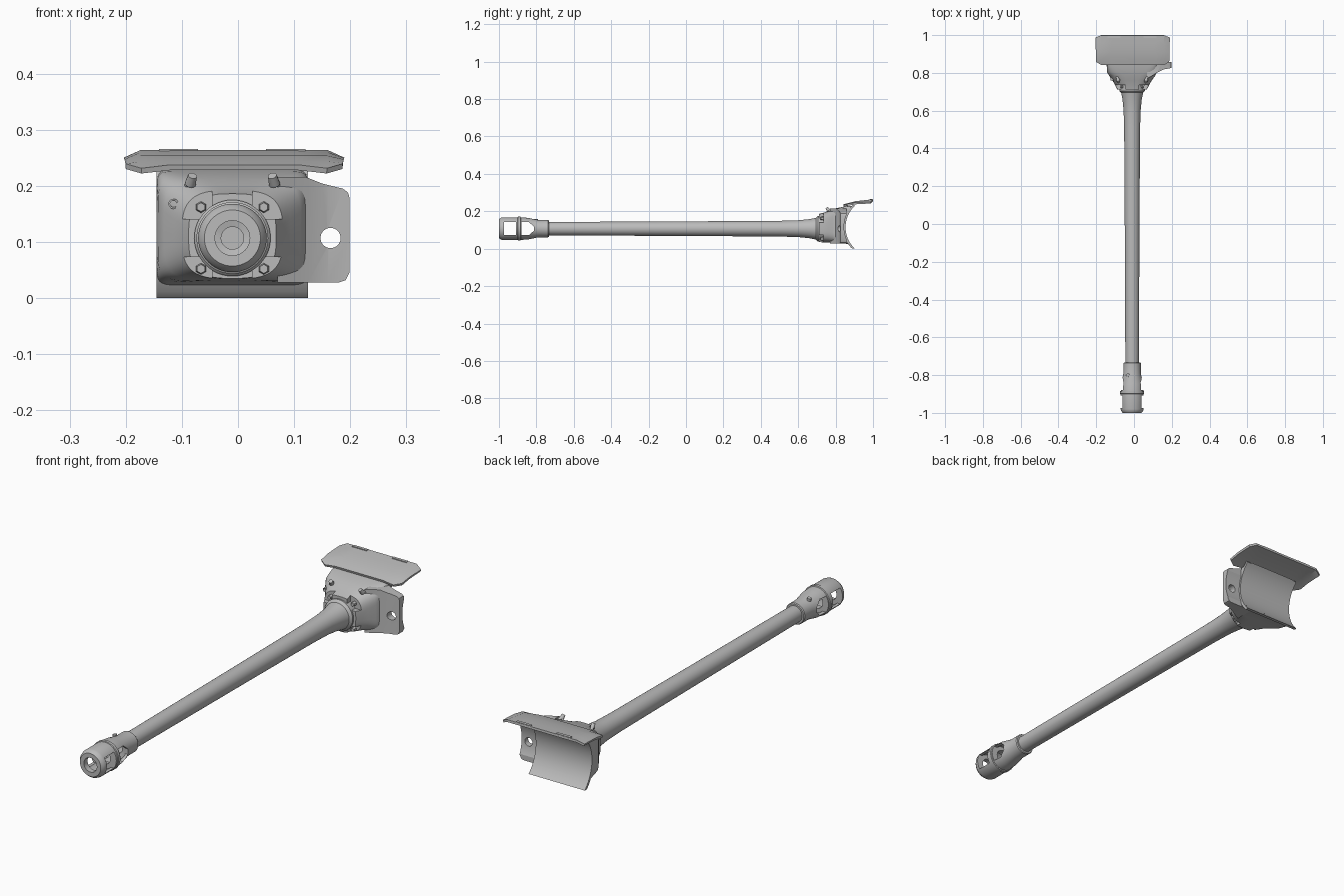
import bpy, bmesh, math
from mathutils import Vector, Matrix

if "Cube" in bpy.data.objects:
    bpy.data.objects.remove(bpy.data.objects["Cube"])

AX, AZ = -0.01, 0.107          # bore axis
CY, CZ = 1.01, 0.115           # centre of the curved rear face

mat = bpy.data.materials.new("light grey metal")
mat.diffuse_color = (0.5, 0.5, 0.5, 1)
mat.use_nodes = True
mat.node_tree.nodes["Principled BSDF"].inputs["Base Color"].default_value = mat.diffuse_color


def make(name, bm, angle=35):
    bmesh.ops.recalc_face_normals(bm, faces=bm.faces)
    me = bpy.data.meshes.new(name)
    bm.to_mesh(me)
    bm.free()
    ob = bpy.data.objects.new(name, me)
    bpy.context.collection.objects.link(ob)
    me.materials.append(mat)
    smooth(ob, angle)
    return ob


def smooth(ob, angle=35):
    bpy.ops.object.select_all(action='DESELECT')
    bpy.context.view_layer.objects.active = ob
    ob.select_set(True)
    bpy.ops.object.shade_smooth_by_angle(angle=math.radians(angle))


def boolean(ob, cutter, op='DIFFERENCE'):
    m = ob.modifiers.new("cut", 'BOOLEAN')
    m.operation, m.solver, m.object = op, 'EXACT', cutter
    bpy.context.view_layer.objects.active = ob
    bpy.ops.object.modifier_apply(modifier=m.name)
    bpy.data.objects.remove(cutter)
    smooth(ob)


def loft(name, rings, closed=False):
    """Skin rings of equal length; cap the ends, or join last ring to first."""
    bm = bmesh.new()
    vs = [[bm.verts.new(p) for p in r] for r in rings]
    n = len(rings[0])
    pairs = list(zip(vs, vs[1:])) + ([(vs[-1], vs[0])] if closed else [])
    for a, b in pairs:
        for i in range(n):
            j = (i + 1) % n
            bm.faces.new((a[i], a[j], b[j], b[i]))
    if not closed:
        bm.faces.new(vs[0])
        bm.faces.new(vs[-1])
    return make(name, bm)


def lathe(name, prof, closed=False, n=48):
    """Revolve (y, radius) points around the bore axis."""
    return loft(name, [[(AX + r * math.cos(2 * math.pi * i / n), y, AZ + r * math.sin(2 * math.pi * i / n))
                        for i in range(n)] for y, r in prof], closed)


def rod(name, p, q, r, r2=None, n=24):
    p, q = Vector(p), Vector(q)
    bm = bmesh.new()
    rot = (q - p).to_track_quat('Z', 'Y').to_matrix().to_4x4()
    bmesh.ops.create_cone(bm, cap_ends=True, segments=n, radius1=r, radius2=r if r2 is None else r2,
                          depth=(q - p).length, matrix=Matrix.Translation((p + q) / 2) @ rot)
    return make(name, bm)


def prism(name, pts, axis, lo, hi):
    """Extrude a 2D outline along an axis (0 = x, 1 = y, 2 = z)."""
    def at(p, v):
        c = list(p)
        c.insert(axis, v)
        return c
    return loft(name, [[at(p, lo) for p in pts], [at(p, hi) for p in pts]])


def rear_cutter(r):
    return rod("rear_cutter", (-0.5, CY, CZ), (0.5, CY, CZ), r, n=128)


# barrel tube with flared root
lathe("barrel", [(-0.76, 0.035), (-0.7, 0.036), (0, 0.039), (0.5, 0.042), (0.6, 0.045), (0.66, 0.051),
                 (0.695, 0.058), (0.7, 0.064), (0.705, 0.068), (0.76, 0.068)])

# hollow muzzle brake with two chambers and a baffle
brake = lathe("muzzle_brake", [
    (-1.0, 0.031), (-1.0, 0.05), (-0.99, 0.058), (-0.98, 0.061), (-0.9, 0.061), (-0.898, 0.064), (-0.885, 0.064),
    (-0.883, 0.06), (-0.845, 0.058), (-0.79, 0.046), (-0.737, 0.046), (-0.733, 0.043), (-0.733, 0.02),
    (-0.81, 0.02), (-0.815, 0.042), (-0.88, 0.048), (-0.88, 0.031), (-0.908, 0.031), (-0.908, 0.05),
    (-0.975, 0.05), (-0.975, 0.031)], closed=True)
h = 0.035
boolean(brake, prism("window_cutter", [(-0.974, AZ - h), (-0.909, AZ - h), (-0.909, AZ + h), (-0.974, AZ + h)], 0, -0.2, 0.2))
boolean(brake, prism("window_cutter", [(-0.879, AZ - h), (-0.84, AZ - h), (-0.814, AZ - 0.012), (-0.814, AZ + 0.012),
                                       (-0.84, AZ + h), (-0.879, AZ + h)], 0, -0.2, 0.2))
rod("brake_screw", (-0.03, -0.8, AZ + 0.03), (-0.033, -0.8, AZ + 0.051), 0.009)


# mantlet body: rounded sections growing towards the rear
def section(y, hw, z0, z1, e, n=64):
    pts = []
    for i in range(n):
        c, s = math.cos(2 * math.pi * i / n), math.sin(2 * math.pi * i / n)
        pts.append((AX + hw * math.copysign(abs(c) ** (2 / e), c), y,
                    (z0 + z1) / 2 + (z1 - z0) / 2 * math.copysign(abs(s) ** (2 / e), s)))
    return pts


body = loft("mantlet_body", [section(*a) for a in [
    (0.712, 0.078, 0.035, 0.186, 3), (0.735, 0.09, 0.034, 0.192, 3.2), (0.76, 0.104, 0.033, 0.202, 3.6),
    (0.785, 0.122, 0.031, 0.211, 4.5), (0.805, 0.133, 0.03, 0.217, 7), (0.85, 0.135, 0.028, 0.226, 14),
    (0.92, 0.135, 0.01, 0.232, 14)]])
boolean(body, rear_cutter(0.157))

# corner pockets with bolts
for sx in (-1, 1):
    for sz in (-1, 1):
        x0, z0, x1, z1 = AX + sx * 0.036, AZ + sz * 0.034, AX + sx * 0.12, AZ + sz * 0.12
        boolean(body, prism("pocket_cutter", [(x0, z0), (x1, z0), (x1, z1), (x0, z1)], 1, 0.69, 0.735))
        bx, bz = AX + sx * 0.056, AZ + sz * 0.055
        rod("corner_bolt", (bx, 0.74, bz), (bx, 0.72, bz), 0.011, 0.008, 6)

# curved shell behind the body
arc = [math.radians(180 + a) for a in range(-46, 48, 3)]
ring = [(CY + 0.157 * math.cos(a), CZ + 0.157 * math.sin(a)) for a in arc]
ring += [(CY + 0.168 * math.cos(a), CZ + 0.168 * math.sin(a)) for a in reversed(arc)]
ring = [(y, max(z, 0.0)) for y, z in ring]
prism("curved_shell", ring, 0, AX - 0.135, AX + 0.135)

# side ear with sight hole
ear = prism("side_ear", [(0.07, 0.77), (0.1, 0.787), (0.125, 0.803), (0.16, 0.819), (0.199, 0.826),
                         (0.199, 0.858), (0.07, 0.858)], 2, 0, 0.3)
boolean(ear, prism("ear_outline", [(0.05, 0.028), (0.18, 0.028), (0.192, 0.032), (0.199, 0.046), (0.199, 0.178),
                                   (0.196, 0.188), (0.187, 0.195), (0.15, 0.204), (0.12, 0.216), (0.05, 0.216)],
                   1, 0.7, 0.95), 'INTERSECT')
boolean(ear, rear_cutter(0.165))
boolean(ear, rod("hole_cutter", (0.165, 0.7, AZ), (0.165, 1, AZ), 0.018, n=32))

# small sight port and lifting pins
port = rod("sight_port", (-0.115, 0.76, 0.168), (-0.115, 0.79, 0.168), 0.009)
boolean(port, rod("port_cutter", (-0.115, 0.75, 0.168), (-0.115, 0.78, 0.168), 0.006))
for sx in (-1, 1):
    x = AX + sx * 0.075
    rod("lifting_pin", (x + sx * 0.006, 0.785, 0.195), (x - sx * 0.002, 0.757, 0.212), 0.007)
    rod("pin_head", (x, 0.764, 0.203), (x - sx * 0.004, 0.752, 0.218), 0.01, 0.008, 12)

# top cover plate: gently curved sheet with drooping ends
bm = bmesh.new()
xs = [-0.193, -0.165, -0.12, 0.12, 0.15, 0.178 + 0.015]
ys = [(0.845, 0.222), (0.87, 0.234), (0.91, 0.244), (0.96, 0.25), (1.0, 0.254)]
grid = []
for k, (y, z) in enumerate(ys):
    row = []
    for i, s in enumerate((-0.193, -0.165, -0.113, 0.113, 0.165, 0.193)):
        edge = abs(s) > 0.19
        wing = abs(s) > 0.16
        yy = y + (0.016 if edge and k == 0 else -0.012 if edge and k == 4 else 0)
        zz = z + (0.006 if not wing and k == 0 else 0) - (0.013 * k / 4 if edge else 0) + (0.008 if edge and k == 0 else 0)
        row.append(bm.verts.new((s - 0.007, yy, zz)))
    grid.append(row)
for a, b in zip(grid, grid[1:]):
    for i in range(5):
        bm.faces.new((a[i], a[i + 1], b[i + 1], b[i]))
plate = make("cover_plate", bm, 20)
m = plate.modifiers.new("thickness", 'SOLIDIFY')
m.thickness, m.offset = 0.01, 1
bpy.context.view_layer.objects.active = plate
bpy.ops.object.modifier_apply(modifier=m.name)
smooth(plate, 20)

# thin strips along the rear edge of the plate
for x in (-0.106, 0.085):
    prism("edge_strip", [(x - 0.035, 0.985), (x + 0.035, 0.985), (x + 0.035, 0.998), (x - 0.035, 0.998)], 2, 0.258, 0.266)
